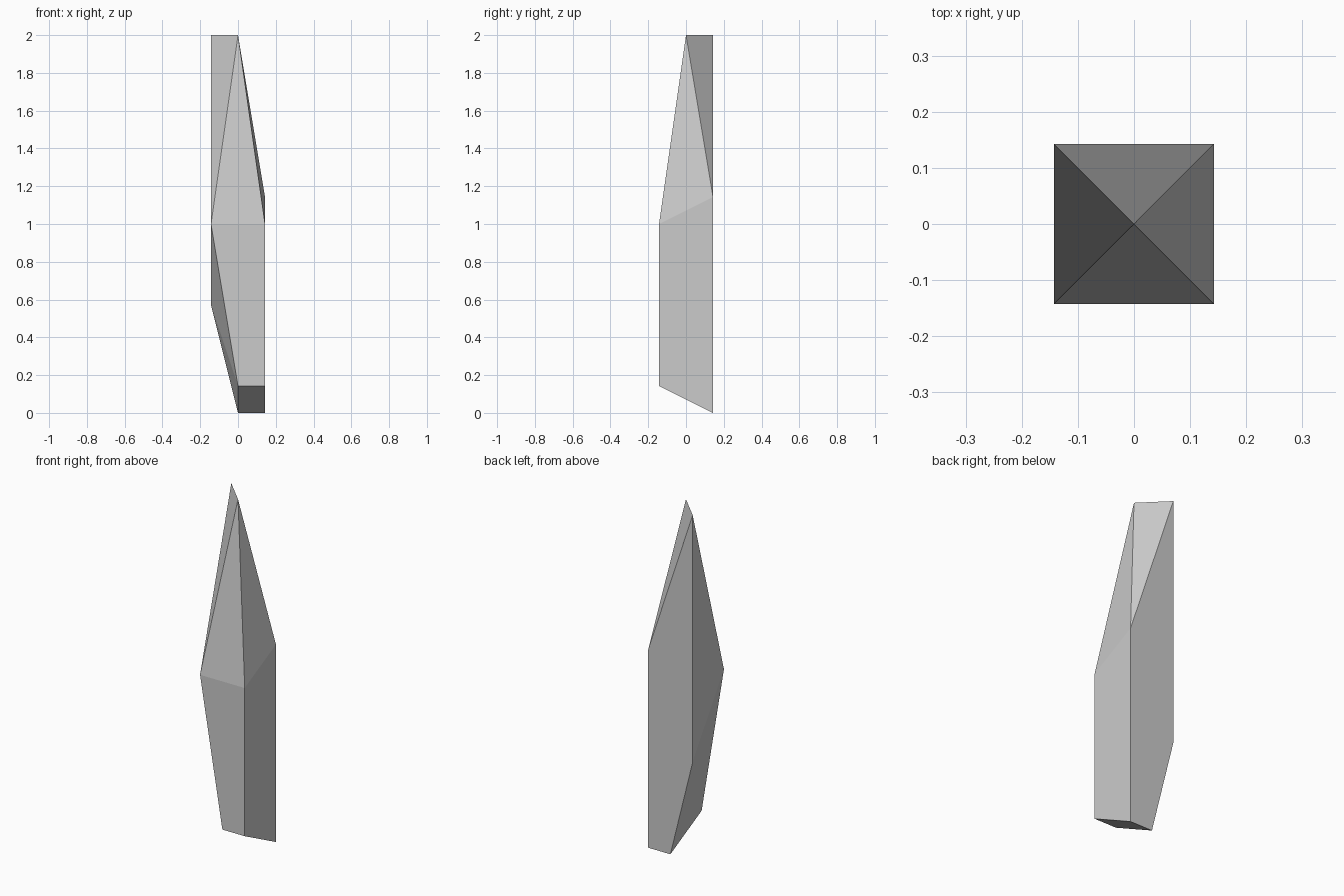
import bpy, bmesh, math

if "Cube" in bpy.data.objects:
    bpy.data.objects.remove(bpy.data.objects["Cube"])

S = 1 / 7  # half width of the square shaft

# Corner points of the faceted shard, in units of the half width
chisel_top = [(0, 0, 14), (-1, 1, 14)]
shoulders = [(-1, -1, 7), (1, -1, 7), (1, 1, 8)]
left_notch = [(-1, 1, 4)]
slanted_foot = [(0, -1, 1), (1, -1, 1), (1, 1, 0), (0, 1, 0)]

# Wrap the corners in a convex hull, then merge coplanar triangles
bm = bmesh.new()
for p in chisel_top + shoulders + left_notch + slanted_foot:
    bm.verts.new([c * S for c in p])
bmesh.ops.convex_hull(bm, input=bm.verts[:])
bmesh.ops.dissolve_limit(bm, angle_limit=math.radians(0.5),
                         verts=bm.verts[:], edges=bm.edges[:])
bmesh.ops.recalc_face_normals(bm, faces=bm.faces[:])

mesh = bpy.data.meshes.new("faceted_shard")
bm.to_mesh(mesh)
bm.free()
bpy.context.collection.objects.link(bpy.data.objects.new("faceted_shard", mesh))
